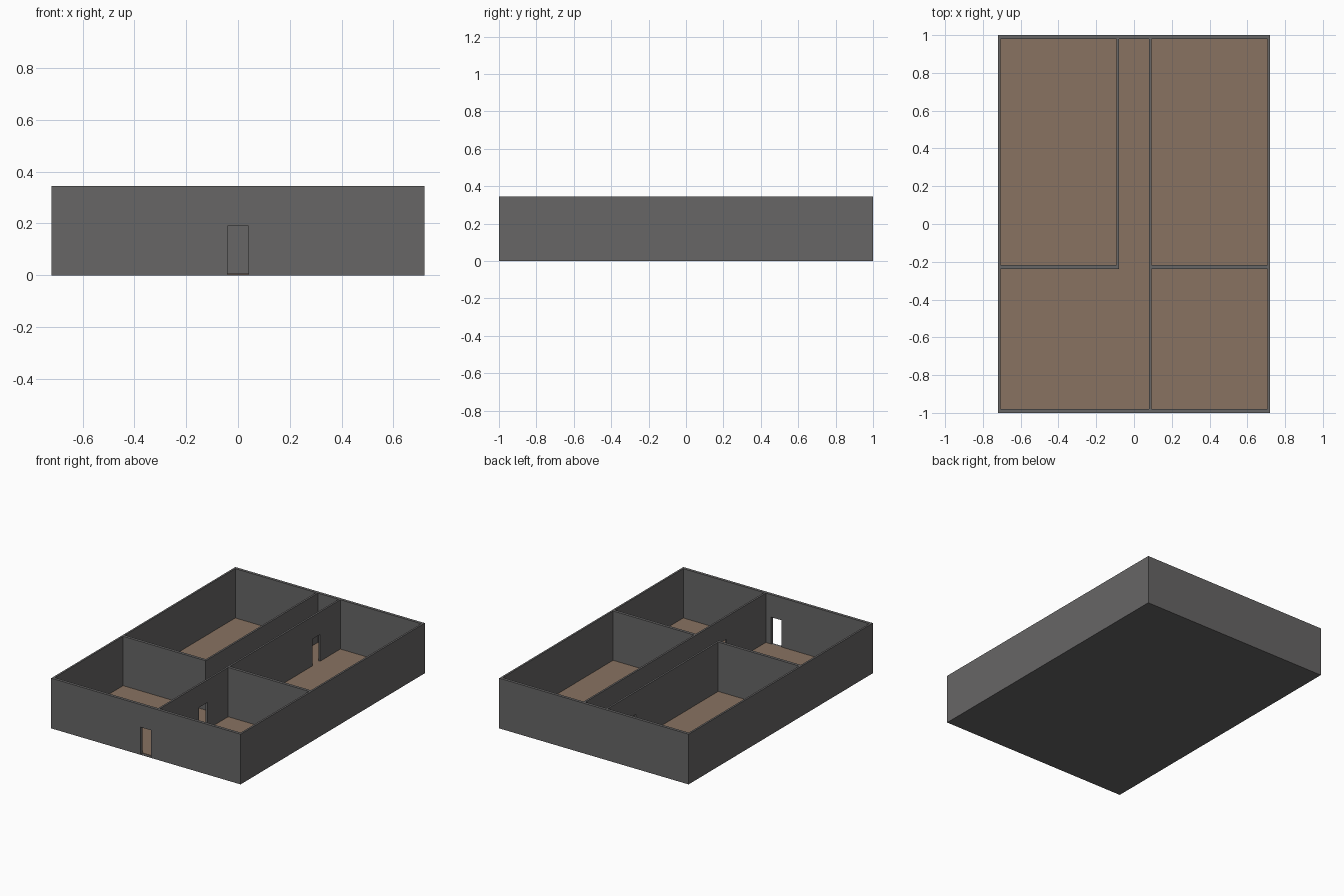
import bpy
import bmesh

if "Cube" in bpy.data.objects:
    bpy.data.objects.remove(bpy.data.objects["Cube"])

W, L, H = 0.72, 1.0, 0.345      # half width, half length, wall height
BASE, FLOOR = 0.003, 0.006      # top of slab, top of floor
DOOR_H = 0.19
TX, TY = 0.013, 0.02            # wall thickness across x and across y


def material(name, rgb):
    m = bpy.data.materials.new(name)
    m.diffuse_color = (*rgb, 1)
    m.use_nodes = True
    m.node_tree.nodes["Principled BSDF"].inputs["Base Color"].default_value = m.diffuse_color
    return m


wall_grey = material("wall grey", (0.135, 0.132, 0.133))
floor_brown = material("floor brown", (0.25, 0.17, 0.12))


def prism(name, points, offset, mat):
    """Close a flat outline and push it along an offset."""
    bm = bmesh.new()
    face = bm.faces.new([bm.verts.new(p) for p in points])
    out = bmesh.ops.extrude_face_region(bm, geom=[face])
    moved = [v for v in out["geom"] if isinstance(v, bmesh.types.BMVert)]
    bmesh.ops.translate(bm, vec=offset, verts=moved)
    bmesh.ops.recalc_face_normals(bm, faces=bm.faces)
    mesh = bpy.data.meshes.new(name)
    bm.to_mesh(mesh)
    bm.free()
    mesh.materials.append(mat)
    obj = bpy.data.objects.new(name, mesh)
    bpy.context.collection.objects.link(obj)
    return obj


def slab(name, hx, hy, z0, z1, mat):
    pts = [(-hx, -hy, z0), (hx, -hy, z0), (hx, hy, z0), (-hx, hy, z0)]
    return prism(name, pts, (0, 0, z1 - z0), mat)


def wall(name, axis, start, end, lo, hi, doors=()):
    """Wall running along an axis; door notches are cut from its elevation."""
    outline = [(start, BASE)]
    for a, b in doors:
        outline += [(a, BASE), (a, DOOR_H), (b, DOOR_H), (b, BASE)]
    outline += [(end, BASE), (end, H), (start, H)]
    if axis == "x":
        return prism(name, [(s, lo, z) for s, z in outline], (0, hi - lo, 0), wall_grey)
    return prism(name, [(lo, s, z) for s, z in outline], (hi - lo, 0, 0), wall_grey)


# Ground slab and floor
slab("foundation_slab", W, L, 0, BASE, wall_grey)
slab("floor", W - TX, L - TY, BASE, FLOOR, floor_brown)

# Outer walls
wall("front_wall", "x", -W, W, -L, -L + TY, [(-0.04, 0.04)])
wall("back_wall", "x", -W, W, L - TY, L)
wall("left_wall", "y", -L + TY, L - TY, -W, -W + TX)
wall("right_wall", "y", -L + TY, L - TY, W - TX, W)

# Hallway walls with room doors
rear_door, near_door = (0.675, 0.76), (-0.555, -0.465)
wall("hall_wall_right", "y", -L + TY, L - TY, 0.079, 0.079 + TX, [near_door, rear_door])
wall("hall_wall_left", "y", -0.238, L - TY, -0.079 - TX, -0.079, [rear_door])

# Cross walls between front and rear rooms
wall("cross_wall_right", "x", 0.079 + TX, W - TX, -0.238, -0.218)
wall("cross_wall_left", "x", -W + TX, -0.079 - TX, -0.238, -0.218)
